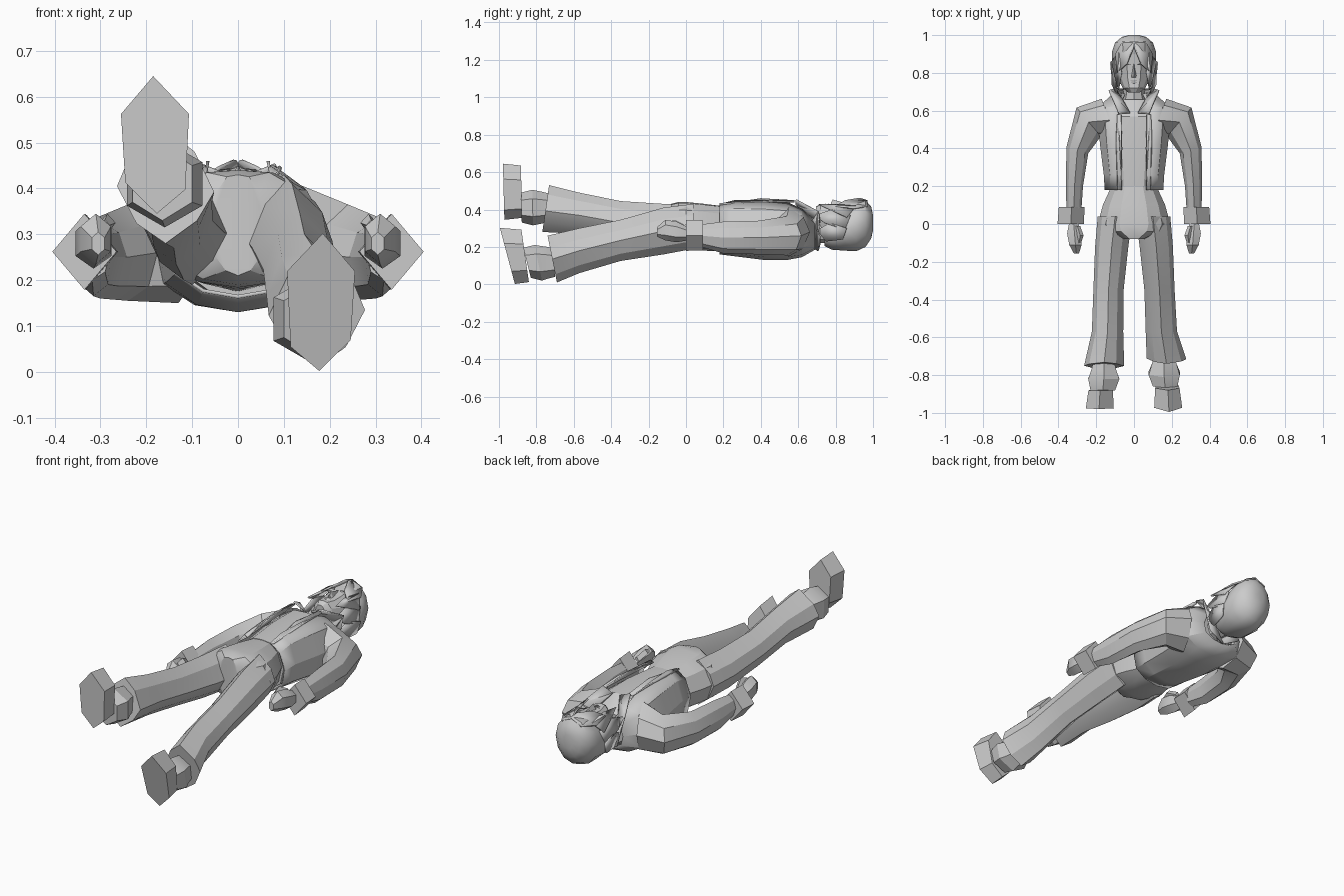
import bpy
import bmesh
from math import cos, sin, radians, tau

default_cube = bpy.data.objects.get("Cube")
if default_cube:
    bpy.data.objects.remove(default_cube, do_unlink=True)

# One plain grey for the whole figure
grey = bpy.data.materials.new("plain grey")
grey.use_nodes = True
grey_value = (.6, .6, .6, 1)
grey.diffuse_color = grey_value
grey.node_tree.nodes["Principled BSDF"].inputs["Base Color"].default_value = grey_value


def finish(name, bm, smooth_angle=25, thickness=0):
    """Turn a bmesh into a shaded, coloured object."""
    bmesh.ops.recalc_face_normals(bm, faces=bm.faces[:])
    mesh = bpy.data.meshes.new(name)
    bm.to_mesh(mesh)
    bm.free()
    mesh.materials.append(grey)
    mesh.shade_smooth()
    mesh.set_sharp_from_angle(angle=radians(smooth_angle))
    obj = bpy.data.objects.new(name, mesh)
    bpy.context.collection.objects.link(obj)
    if thickness:
        solid = obj.modifiers.new("thickness", "SOLIDIFY")
        solid.thickness = thickness
    return obj


def loft(name, profile, stations, side=1, closed=True, smooth_angle=25, thickness=0):
    """Skin a profile through stations (x, y, z, half width, half depth, turn, tilt)."""
    bm = bmesh.new()
    rings = []
    for station in stations:
        x, y, z, width, depth, turn, tilt = (*station, 0, 0)[:7]
        turn = radians(turn)
        rings.append([bm.verts.new((side * (x + u * width * cos(turn)),
                                    y + u * width * sin(turn) + v * tilt,
                                    z + v * depth)) for u, v in profile])
    count = len(profile)
    for low, high in zip(rings, rings[1:]):
        for i in range(count if closed else count - 1):
            j = (i + 1) % count
            bm.faces.new((low[i], low[j], high[j], high[i]))
    if closed:
        bm.faces.new(rings[0])
        bm.faces.new(rings[-1])
    return finish(name, bm, smooth_angle, thickness)


def panel(name, points, side=1, thickness=.008):
    """A thin plate, fanned from its first corner."""
    bm = bmesh.new()
    corners = [bm.verts.new((side * x, y, z)) for x, y, z in points]
    for b, c in zip(corners[1:], corners[2:]):
        bm.faces.new((corners[0], b, c))
    return finish(name, bm, thickness=thickness)


def ring(sides, offset=0):
    return [(sin(tau * (i + offset) / sides), cos(tau * (i + offset) / sides))
            for i in range(sides)]


def both(half):
    """Close a right half profile with its mirror image."""
    return half + [(-u, v) for u, v in reversed(half) if u]


# Torso: shirt inside an open jacket
body = both([(0, 1), (.4, .96), (.78, .66), (1, .05), (.85, -.6), (.45, -.9), (0, -1)])
loft("shirt", body, [(0, .2, .29, .13, .13), (0, .4, .285, .16, .145),
                     (0, .57, .285, .17, .14), (0, .66, .28, .11, .08)])
coat_half = [(.44, 1), (.8, .7), (1, .05), (.88, -.6), (.5, -.9), (0, -1)]
coat = coat_half + [(-u, v) for u, v in reversed(coat_half[:-1])]
loft("jacket", coat, [(0, .18, .295, .155, .135), (0, .26, .3, .16, .15),
                      (0, .42, .29, .18, .16), (0, .54, .285, .19, .155),
                      (0, .62, .275, .19, .13), (0, .69, .265, .11, .08)],
     closed=False, thickness=.008)

# Neck and head
loft("neck", ring(8), [(0, .62, .28, .075, .07), (0, .69, .285, .055, .065),
                       (0, .8, .29, .055, .07)])
skull = both([(0, 1), (.4, .95), (.8, .6), (1, 0), (.75, -.7), (0, -1)])
loft("face", skull, [(0, .695, .37, .03, .045), (0, .72, .355, .06, .075),
                     (0, .77, .335, .083, .09), (0, .83, .33, .092, .1),
                     (0, .9, .33, .09, .11), (0, .95, .33, .07, .09)])
loft("hair", ring(12), [(0, .74, .255, .08, .05), (0, .78, .27, .108, .085),
                        (0, .85, .295, .118, .115), (0, .91, .312, .117, .135),
                        (0, .96, .325, .1, .125), (0, .99, .33, .065, .085),
                        (0, 1, .33, .025, .04)], smooth_angle=40)
loft("nose", [(0, 1), (1, -1), (-1, -1)],
     [(0, .775, .425, .018, .012), (0, .785, .433, .018, .02), (0, .85, .425, .006, .01)])
for number, y in enumerate((.745, .757)):
    loft(("lower lip", "upper lip")[number], ring(4),
         [(0, y - .005, .42, .02, .006), (0, y + .004, .422, .025, .01)])

# Hair locks, collar, arms and hands come in mirrored pairs
for side, label in ((1, "left"), (-1, "right")):
    panel(label + " fringe", [(0, .97, .45), (.01, .93, .463), (.04, .85, .45),
                              (.09, .8, .42), (.1, .9, .41), (.06, .97, .42)], side)
    panel(label + " temple lock", [(.08, .91, .42), (.065, .8, .43), (.085, .71, .43),
                                   (.1, .77, .4), (.12, .86, .36)], side)
    panel(label + " side lock", [(.11, .88, .37), (.1, .78, .4), (.095, .69, .37),
                                 (.12, .74, .33), (.12, .85, .29)], side)
    panel(label + " nape lock", [(.12, .86, .3), (.11, .77, .33), (.09, .7, .29),
                                 (.09, .75, .23), (.11, .84, .24)], side)
    panel(label + " brow", [(.015, .842, .437), (.04, .852, .434), (.07, .84, .415),
                            (.04, .842, .437)], side)
    panel(label + " collar", [(.02, .59, .43), (.08, .59, .455), (.13, .71, .39),
                              (.1, .72, .33), (.07, .68, .36)], side)
    panel(label + " collar back", [(.13, .71, .39), (.07, .68, .36), (0, .68, .2),
                                   (0, .71, .18), (.09, .72, .22)], side)
    panel(label + " lapel", [(.068, .18, .428), (.085, .18, .435), (.09, .45, .45),
                             (.09, .58, .445), (.07, .58, .45), (.07, .4, .46)], side)
    arm = [(0, 1), (.7, .6), (1, 0), (.65, -.7), (0, -1), (-.7, -.7), (-1, 0), (-.7, .6)]
    loft(label + " sleeve", arm, [(.13, .55, .28, .12, .13, 70), (.24, .54, .26, .1, .105, 50),
                                  (.3, .39, .25, .06, .09, 15), (.315, .2, .25, .045, .085),
                                  (.318, .08, .26, .04, .06)], side)
    loft(label + " cuff", ring(4), [(.33, .09, .262, .068, .08), (.335, 0, .262, .07, .083)], side)
    loft(label + " fist", ring(6), [(.32, .01, .27, .026, .035), (.315, -.05, .28, .045, .055),
                                    (.31, -.11, .29, .038, .055), (.305, -.155, .28, .016, .025)], side)
    loft(label + " thumb", ring(4), [(.3, -.01, .3, .015, .02), (.285, -.06, .325, .018, .02),
                                     (.29, -.1, .32, .01, .012)], side)

# Trousers: hips, then flared legs, one raised and one lowered
loft("hips", body, [(0, .22, .295, .11, .12), (0, .1, .305, .165, .125),
                    (0, 0, .312, .192, .128), (0, -.04, .315, .17, .125),
                    (0, -.08, .32, .06, .11)])
leg = [(0, 1), (.75, .5), (1, 0), (.6, -.65), (0, -1), (-.65, -.6), (-1, -.1), (-.6, .6)]
sole = [(0, 1), (.9, .45), (.78, -.55), (-.1, -1), (-.9, -.65), (-1, .45)]
low_leg = [(.1, .04, .31, .092, .12), (.118, -.12, .285, .088, .125),
           (.135, -.35, .235, .08, .11), (.145, -.57, .18, .083, .12),
           (.172, -.715, .135, .105, .125, 0, -.025)]
high_leg = [(.1, .04, .31, .092, .12), (.118, -.12, .315, .088, .115),
            (.135, -.35, .34, .08, .105), (.14, -.57, .38, .083, .11),
            (.158, -.75, .405, .106, .125, 0, .018)]
# label, side, leg, ankle y and z, foot y and z, foot tilt
for label, side, path, ankle_y, ankle_z, foot_y, foot_z, tilt in (
        ("left", 1, low_leg, -.79, .115, -.91, .152, -.04),
        ("right", -1, high_leg, -.82, .41, -.93, .495, -.004)):
    loft(label + " trouser leg", leg, path, side)
    loft(label + " ankle", ring(6), [
        (.16, ankle_y + .09, ankle_z, .065, .075), (.16, ankle_y + .05, ankle_z, .075, .085),
        (.16, ankle_y, ankle_z, .095, .095, 0, tilt / 2),
        (.165, ankle_y - .06, ankle_z, .075, .08, 0, tilt / 2)], side)
    loft(label + " shoe", sole, [
        (.18, foot_y + .05, foot_z, .068, .14, 0, tilt / 2),
        (.185, foot_y - .045, foot_z, .078, .15, 0, tilt)], side)
